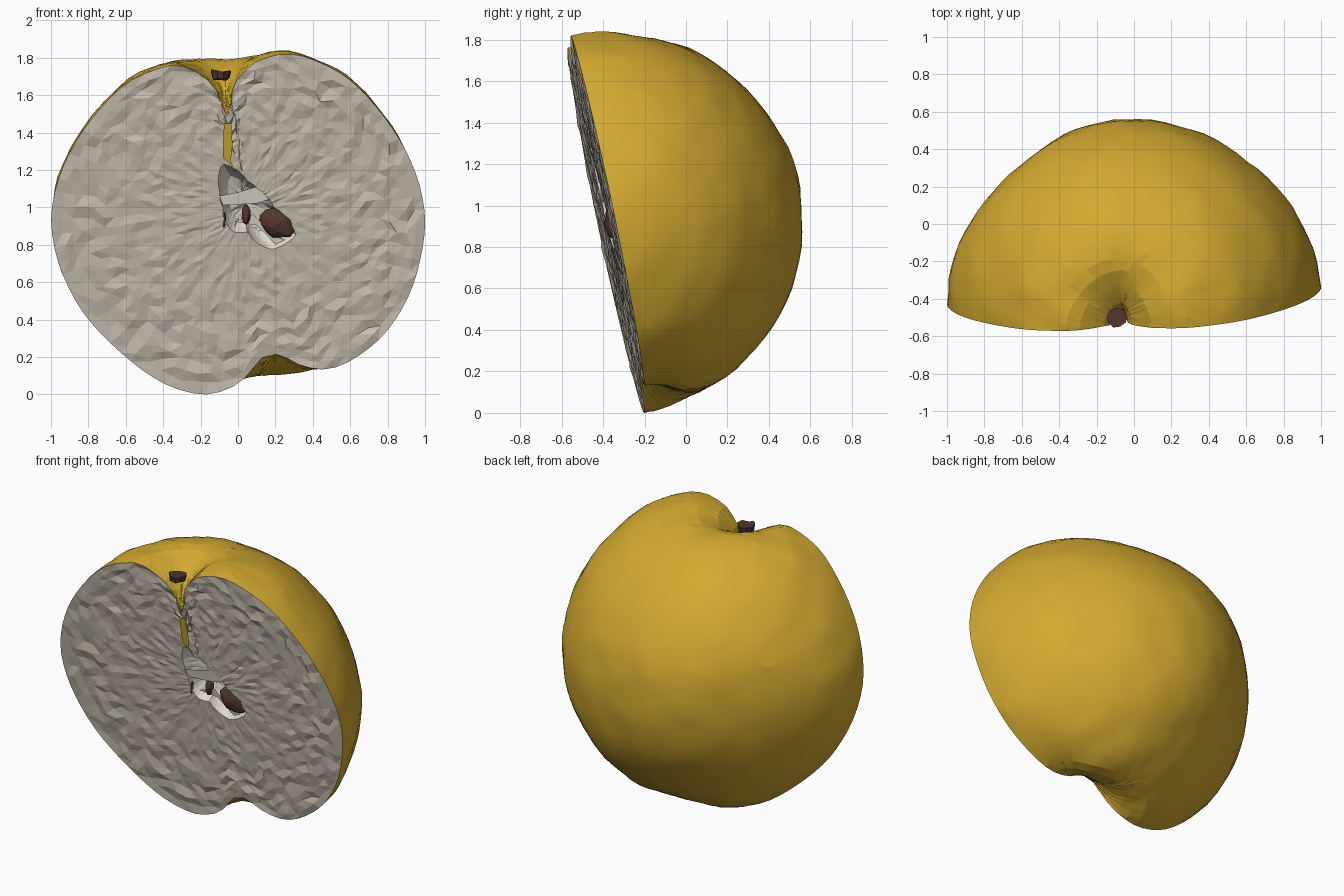
import bpy, bmesh, math, random
from mathutils import Vector, noise

random.seed(4)
if "Cube" in bpy.data.objects:
    bpy.data.objects.remove(bpy.data.objects["Cube"], do_unlink=True)


def material(name, colour):
    mat = bpy.data.materials.new(name)
    mat.use_nodes = True
    mat.diffuse_color = (*colour, 1)
    mat.node_tree.nodes["Principled BSDF"].inputs["Base Color"].default_value = (*colour, 1)
    return mat


SKIN = material("golden skin", (0.65, 0.40, 0.03))
FLESH = material("pale flesh", (0.60, 0.54, 0.45))
CORE = material("core lining", (0.74, 0.69, 0.60))
BROWN = material("seed brown", (0.085, 0.038, 0.028))

# The slanted cut plane: every point is given by x, height and depth behind the cut
NORMAL = Vector((-0.045, 1, 0.205)).normalized()


def on_cut(x, z, depth=0.0):
    return Vector((x, -0.195 + 0.045 * x - 0.205 * z, z)) + NORMAL * depth


def resample(points, count):
    """Smooth a profile and space its points evenly."""
    pts = [Vector(p) for p in points]
    pts = [2 * pts[0] - pts[1]] + pts + [2 * pts[-1] - pts[-2]]
    fine = []
    for a, b, c, d in zip(pts, pts[1:], pts[2:], pts[3:]):
        for k in range(12):
            t = k / 12
            fine.append(b + 0.5 * t * (c - a + t * (2 * a - 5 * b + 4 * c - d
                                                    + t * (3 * (b - c) + d - a))))
    fine.append(pts[-2])
    dist = [0.0]
    for a, b in zip(fine, fine[1:]):
        dist.append(dist[-1] + (b - a).length)
    out, j = [], 0
    for i in range(count):
        want = dist[-1] * i / (count - 1)
        while j < len(fine) - 2 and dist[j + 1] < want:
            j += 1
        f = (want - dist[j]) / max(dist[j + 1] - dist[j], 1e-6)
        out.append(fine[j].lerp(fine[j + 1], min(f, 1)))
    return out


def roughen(size):
    return random.uniform(-size, size)


def finish(bm, name, mats, outward_from):
    bmesh.ops.remove_doubles(bm, verts=bm.verts, dist=0.0005)
    bmesh.ops.triangulate(bm, faces=bm.faces, quad_method='SHORT_EDGE')
    bm.normal_update()
    if sum(f.normal.dot(f.calc_center_median() - outward_from) * f.calc_area()
           for f in bm.faces) < 0:
        bmesh.ops.reverse_faces(bm, faces=bm.faces)
    mesh = bpy.data.meshes.new(name)
    bm.to_mesh(mesh)
    bm.free()
    obj = bpy.data.objects.new(name, mesh)
    for mat in mats:
        mesh.materials.append(mat)
    bpy.context.collection.objects.link(obj)
    return obj


def bridge(bm, rows, closed=False, pick=lambda row: 0):
    """Join rows of points into a sheet of quads."""
    grid = [[bm.verts.new(p) for p in row] for row in rows]
    size = len(grid[0])
    for r, (a, b) in enumerate(zip(grid, grid[1:])):
        for k in range(size if closed else size - 1):
            n = (k + 1) % size
            bm.faces.new((a[k], a[n], b[n], b[k])).material_index = pick(r)


# Profiles from the stem dip to the base dip: left lobe, right lobe (x, z)
ROWS = 46
lobe_a = resample([(-.06, 1.49), (-.085, 1.51), (-.103, 1.6), (-.14, 1.66), (-.2, 1.71),
                   (-.3, 1.755), (-.4, 1.75), (-.6, 1.66), (-.8, 1.45), (-.93, 1.23),
                   (-.995, 1.0), (-.985, .8), (-.92, .6), (-.8, .4), (-.6, .2), (-.4, .06),
                   (-.2, 0), (-.05, .03), (.05, .1), (.12, .19), (.2, .22)], ROWS)
lobe_b = resample([(-.06, 1.49), (-.04, 1.51), (-.035, 1.6), (-.02, 1.66), (.02, 1.71),
                   (.1, 1.78), (.25, 1.82), (.4, 1.79), (.6, 1.68), (.8, 1.46), (.94, 1.21),
                   (1, .95), (.97, .7), (.9, .5), (.78, .32), (.62, .19),
                   (.48, .135), (.35, .15), (.27, .19), (.2, .22)], ROWS)
# Back profile (depth, z)
back = resample([(0, 1.49), (.03, 1.56), (.1, 1.64), (.2, 1.69), (.36, 1.72), (.55, 1.655),
                 (.76, 1.45), (.89, 1.22), (.945, 1.01), (.94, .81), (.895, .62),
                 (.8, .42), (.66, .26), (.45, .11), (.25, .05), (.1, .11), (0, .22)], ROWS)

# Skin: sweep from one lobe round the back to the other
STEPS = 44
skin_rows = []
for i in range(ROWS):
    u = i / (ROWS - 1)
    mid_x = -.06 + .26 * u - .1 * math.sin(math.pi * u)
    lift = .035 * math.sin(math.pi * (u - .2) / .35) if .2 < u < .55 else 0
    row = []
    for k in range(STEPS + 1):
        angle = math.pi * k / STEPS
        c, s = math.cos(angle), math.sin(angle)
        diagonal = math.sin(2 * angle) ** 2
        side, flatten = (lobe_b[i], .02) if c > 0 else (lobe_a[i], .04)
        reach = 1 - flatten * diagonal
        x = mid_x + abs(c) * (side.x - mid_x) * reach
        z = c * c * side.y + s * s * back[i].y + lift * diagonal
        p = on_cut(x, z, s * back[i].x * reach)
        if 0 < k < STEPS:
            bump = 0.009 * noise.noise(p * 6) + roughen(.002)
            p += (p - Vector((0, -.2, .9))).normalized() * bump
        row.append(p)
    skin_rows.append(row)
bm = bmesh.new()
bridge(bm, skin_rows)
skin = finish(bm, "skin", [SKIN], Vector((0, -.2, .9)))
skin.select_set(True)
bpy.context.view_layer.objects.active = skin
bpy.ops.object.shade_smooth_by_angle(angle=math.radians(12))

# Cut face: rings from the outline in to the core opening, then a sunken core
outline = lobe_a + lobe_b[-2:0:-1]
centre = Vector((.05, 1.0))
core_radius = [.14, .12, .11, .14, .27, .17, .13, .14, .15, .13, .26, .3]


def core_point(p):
    d = p - centre
    a = (math.atan2(d.y, d.x) / math.tau * 12) % 12
    i = int(a) % 12
    r = core_radius[i] + (a - int(a)) * (core_radius[(i + 1) % 12] - core_radius[i])
    return centre + d.normalized() * r


RINGS = 17
rings = []
for r in range(RINGS):
    t = 1 - r / (RINGS - 1)
    rough = .2 + .8 * t
    ring = []
    for p in outline:
        q = core_point(p).lerp(p, t)
        if 0 < r < RINGS - 1:
            q += Vector((roughen(.011), roughen(.011))) * rough
        ring.append(on_cut(q.x, q.y, roughen(.011) * rough if r else 0))
    rings.append(ring)
for scale, depth in ((.85, .05), (.65, .09), (.35, .11), (0, .11)):
    ring = []
    for p in outline:
        q = centre.lerp(core_point(p), scale)
        ring.append(on_cut(q.x, q.y, depth + roughen(.005) * scale))
    rings.append(ring)
bm = bmesh.new()
bridge(bm, rings, closed=True, pick=lambda r: int(r >= RINGS - 1))
finish(bm, "cut_flesh", [FLESH, CORE], on_cut(0, .9, 1))


# Thin pieces lying on the cut
def plate(name, points, mat, depth):
    bm = bmesh.new()
    bm.faces.new([bm.verts.new(on_cut(x, z, depth)) for x, z in points])
    finish(bm, name, [mat], on_cut(0, .9, 1))


plate("stem_channel", [(-.075, 1.45), (-.035, 1.45), (-.03, 1.33), (-.04, 1.25),
                       (.0, 1.17), (-.05, 1.24), (-.08, 1.27), (-.08, 1.36)], SKIN, -.012)
plate("core_flap_upper", [(-.1, 1.06), (.0, 1.08), (.1, 1.11), (.19, 1.05), (.1, 1.02),
                          (-.08, 1.01)], CORE, .004)
plate("core_flap_lower", [(-.02, .92), (.1, .9), (.2, .8), (.3, .75), (.33, .8),
                          (.2, .84), (.08, .96)], CORE, .02)


# Seeds: rough lumps
def lump(name, x, z, depth, size, tilt):
    bm = bmesh.new()
    bmesh.ops.create_icosphere(bm, subdivisions=2, radius=1)
    at = on_cut(x, z, depth)
    c, s = math.cos(tilt), math.sin(tilt)
    for v in bm.verts:
        p = v.co * random.uniform(.94, 1.06)
        u, w = p.x * size[0], p.z * size[2]
        v.co = at + Vector((u * c - w * s, p.y * size[1], u * s + w * c))
    finish(bm, name, [BROWN], at)


lump("large_seed", .215, .91, .03, (.105, .05, .08), -.4)
lump("small_seed", .045, .955, .03, (.025, .03, .055), 0)
lump("seed_fragment", -.075, .93, .012, (.012, .012, .045), 0)

# Stem stump: short, wide and broken off
bm = bmesh.new()
bmesh.ops.create_cone(bm, cap_ends=True, segments=9, radius1=.045, radius2=.054, depth=.045)
for v in bm.verts:
    v.co = v.co + on_cut(-.09, 1.7, .05) + Vector((roughen(.005), roughen(.005), roughen(.01)))
finish(bm, "stem_stump", [BROWN], on_cut(-.09, 1.7, .05))
